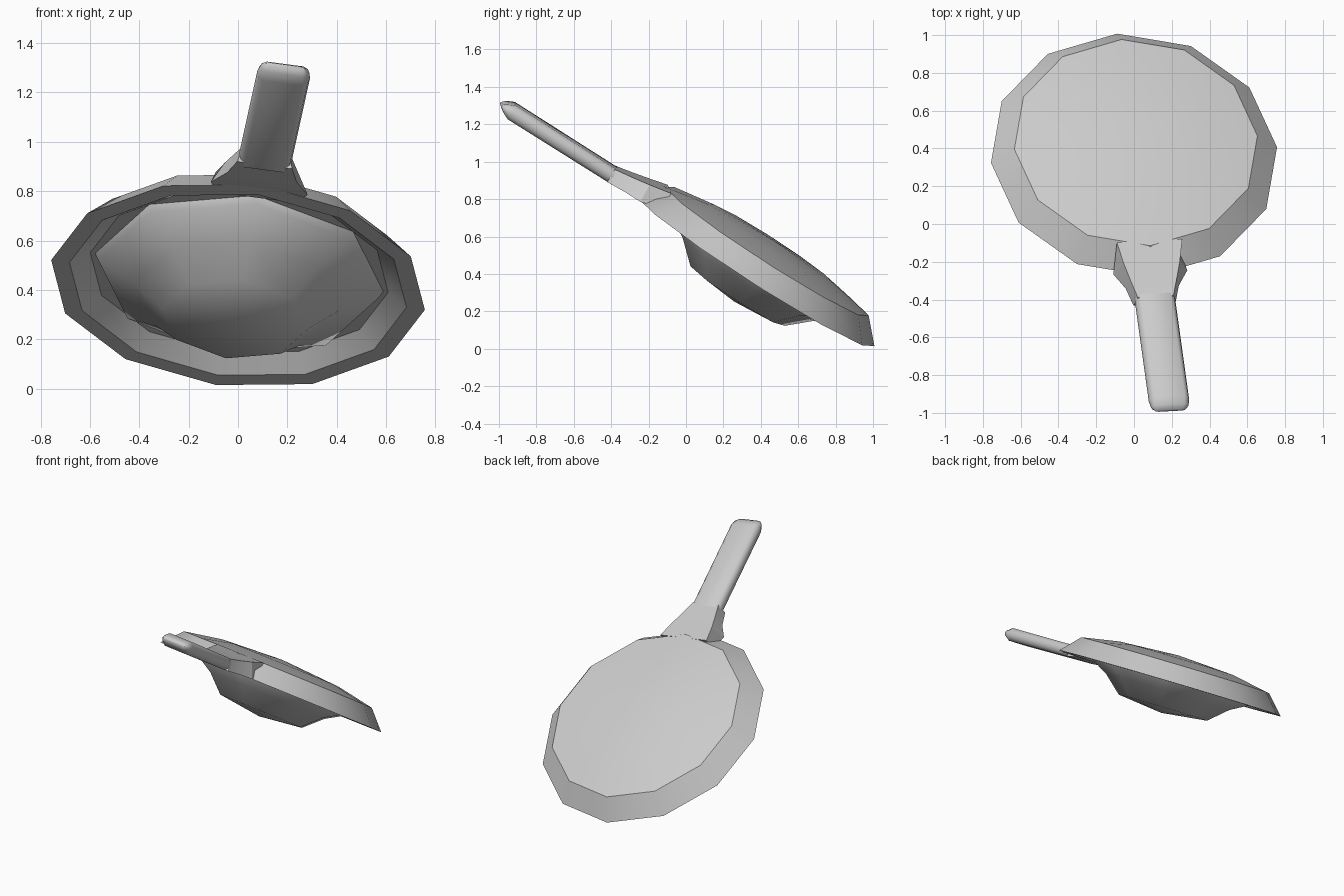
import bpy, bmesh, math
from mathutils import Matrix, Vector

cube = bpy.data.objects.get("Cube")
if cube:
    bpy.data.objects.remove(cube)

grey = bpy.data.materials.new("light_grey")
grey.use_nodes = True
COLOR = (0.6, 0.6, 0.6, 1)
grey.diffuse_color = COLOR
grey.node_tree.nodes["Principled BSDF"].inputs["Base Color"].default_value = COLOR

# Tilted frame: the handle runs along local -Y, the dome faces local +Z
ez = Vector((0.0825, 0.543, 0.842)).normalized()
ey = Vector((-0.117, 0.841, -0.531))
ey = (ey - ez * ey.dot(ez)).normalized()
ex = ey.cross(ez)
FRAME = Matrix.Translation((0, 0.365, 0.42)) @ Matrix((ex, ey, ez)).transposed().to_4x4()


def loft(name, rings, cap_start=True, cap_end=True, angle=35):
    """Skin a list of equal-sized point rings; a one-point ring is a pole."""
    bm = bmesh.new()
    loops = [[bm.verts.new(FRAME @ Vector(p)) for p in ring] for ring in rings]
    for a, b in zip(loops, loops[1:]):
        n = max(len(a), len(b))
        for i in range(n):
            j = (i + 1) % n
            if len(a) == 1:
                bm.faces.new((a[0], b[j], b[i]))
            elif len(b) == 1:
                bm.faces.new((a[i], a[j], b[0]))
            else:
                bm.faces.new((a[i], a[j], b[j], b[i]))
    for loop, wanted in ((loops[0], cap_start), (loops[-1], cap_end)):
        if wanted and len(loop) > 2:
            bm.faces.new(loop)
    bmesh.ops.recalc_face_normals(bm, faces=bm.faces)
    mesh = bpy.data.meshes.new(name)
    bm.to_mesh(mesh)
    bm.free()
    mesh.materials.append(grey)
    obj = bpy.data.objects.new(name, mesh)
    bpy.context.collection.objects.link(obj)
    bpy.ops.object.select_all(action="DESELECT")
    obj.select_set(True)
    bpy.context.view_layer.objects.active = obj
    bpy.ops.object.shade_smooth_by_angle(angle=math.radians(angle))
    return obj


def circle(sides, radius, z, phase=0):
    if radius == 0:
        return [(0, 0, z)]
    steps = [phase + math.tau * i / sides for i in range(sides)]
    return [(radius * math.cos(t), radius * math.sin(t), z) for t in steps]


# Domed disc with a flat rim and a shallow recess underneath
disc = [(0, 0.19), (0.4, 0.167), (0.65, 0.122), (0.765, 0), (0.69, 0), (0.61, 0.06), (0, 0.06)]
loft("domed_disc", [circle(12, r, z, 0) for r, z in disc])

# Eight-sided bulge set in the recess
bulge = [(0.59, 0.06), (0.575, 0.03), (0.42, -0.057), (0.3, -0.165), (0, -0.2)]
loft("lower_bulge", [circle(8, r, z) for r, z in bulge], cap_start=False, angle=50)

# Tapered neck: y, lower half width, lower z, upper half width, upper z
neck = [(-0.62, 0.165, 0.03, 0.175, 0.125), (-0.739, 0.198, 0, 0.15, 0.1),
        (-0.83, 0.142, -0.004, 0.125, 0.083), (-0.935, 0.112, -0.012, 0.095, 0.066)]
loft("neck", [[(-wl, y, zl), (wl, y, zl), (wu, y, zu), (-wu, y, zu)]
              for y, wl, zl, wu, zu in neck], angle=25)


# Rounded handle with a bevelled end
def grip_section(y, width, thick, z=0.028):
    corners = [(1, 0), (0.93, 0.6), (0.75, 1), (-0.75, 1), (-0.93, 0.6),
               (-1, 0), (-0.93, -0.6), (-0.75, -1), (0.75, -1), (0.93, -0.6)]
    return [(a * width, y, z + b * thick) for a, b in corners]


grip = [(-0.9, 0.108, 0.041), (-1.565, 0.108, 0.043), (-1.605, 0.1, 0.025), (-1.628, 0.08, 0.007)]
loft("handle", [grip_section(*s) for s in grip], angle=50)
